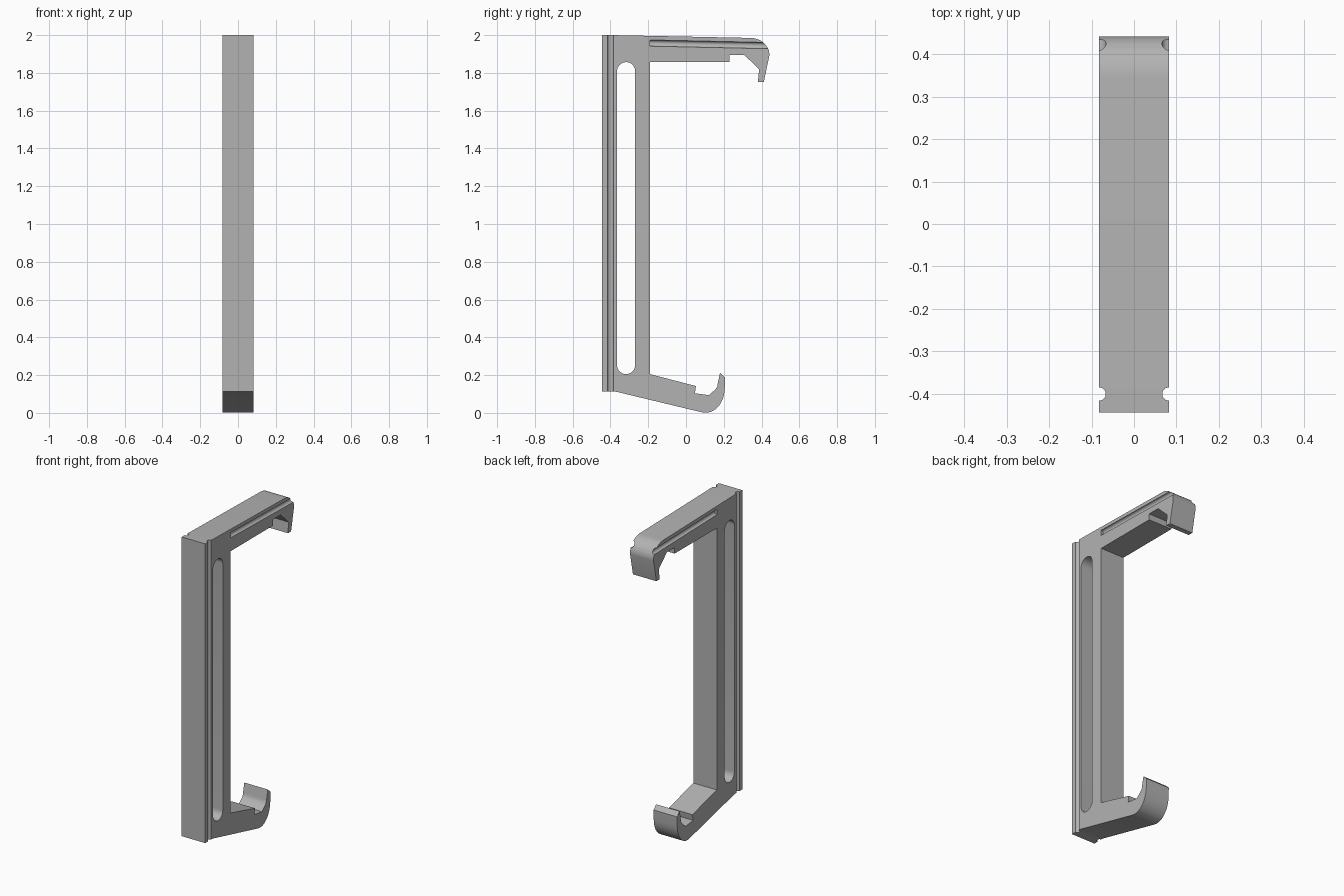
import bpy, bmesh, math
from mathutils import Vector

cube = bpy.data.objects.get("Cube")
if cube:
    bpy.data.objects.remove(cube, do_unlink=True)

HALF = 0.082  # half width of the bracket

grey = bpy.data.materials.new("plain grey")
grey.use_nodes = True
colour = (0.45, 0.45, 0.45, 1)
grey.diffuse_color = colour
grey.node_tree.nodes["Principled BSDF"].inputs["Base Color"].default_value = colour


def curve(p0, p1, p2, p3, steps=12):
    """Points along a cubic bend, both ends included."""
    p0, p1, p2, p3 = map(Vector, (p0, p1, p2, p3))
    ts = [i / steps for i in range(steps + 1)]
    return [tuple(p0*(1-t)**3 + p1*3*t*(1-t)**2 + p2*3*t*t*(1-t) + p3*t**3) for t in ts]


def extrude_profile(name, points, half):
    """Extrude a (y, z) outline across x."""
    bm = bmesh.new()
    face = bm.faces.new([bm.verts.new((-half, y, z)) for y, z in points])
    new = bmesh.ops.extrude_face_region(bm, geom=[face])["geom"]
    bmesh.ops.translate(bm, vec=(2 * half, 0, 0),
                        verts=[v for v in new if isinstance(v, bmesh.types.BMVert)])
    bmesh.ops.recalc_face_normals(bm, faces=bm.faces[:])
    mesh = bpy.data.meshes.new(name)
    bm.to_mesh(mesh)
    bm.free()
    obj = bpy.data.objects.new(name, mesh)
    bpy.context.collection.objects.link(obj)
    mesh.materials.append(grey)
    return obj


def rod(name, start, end, radius):
    """Round cutter between two points."""
    start, end = Vector(start), Vector(end)
    axis = end - start
    bpy.ops.mesh.primitive_cylinder_add(vertices=24, radius=radius, depth=axis.length,
                                        location=(start + end) / 2)
    obj = bpy.context.object
    obj.name = name
    obj.rotation_euler = axis.to_track_quat("Z", "Y").to_euler()
    obj.data.materials.append(grey)
    return obj


# Side outline: top arm with hook, upright, bottom arm with hook
outline = [(-0.444, 2.0), (-0.39, 2.0)]
outline += curve((0.345, 1.985), (0.395, 1.984), (0.445, 1.945), (0.441, 1.89))
outline += [(0.412, 1.752), (0.381, 1.752), (0.387, 1.82), (0.308, 1.895),
            (0.23, 1.895), (0.23, 1.857), (-0.19, 1.857), (-0.19, 0.205),
            (0.053, 0.142), (0.047, 0.104)]
outline += curve((0.122, 0.094), (0.14, 0.115), (0.168, 0.125), (0.168, 0.155), 6)
outline += [(0.18, 0.212), (0.207, 0.187)]
outline += curve((0.205, 0.13), (0.203, 0.045), (0.145, -0.014), (0.08, 0.004))
outline += [(-0.37, 0.112), (-0.444, 0.112)]
bracket = extrude_profile("bracket", outline, HALF)

# Long rounded slot through the upright
mid, radius, low, high = -0.317, 0.048, 0.205, 1.857
slot = []
for centre, start in ((high - radius, 0), (low + radius, math.pi)):
    for i in range(17):
        a = start + math.pi * i / 16
        slot.append((mid + radius * math.cos(a), centre + radius * math.sin(a)))
cutters = [extrude_profile("slot_cutter", slot, 0.2)]

# Round grooves along both sides of the upright and the top arm
for side, s in (("left", HALF), ("right", -HALF)):
    cutters.append(rod(side + "_upright_groove_cutter", (s, -0.4, 0), (s, -0.4, 2.1), 0.0155))
    cutters.append(rod(side + "_arm_groove_cutter", (s, -0.19, 1.958), (s, 0.5, 1.943), 0.0165))

for cutter in cutters:
    cutter.hide_render = True
    cutter.hide_set(True)
    mod = bracket.modifiers.new(cutter.name, "BOOLEAN")
    mod.operation = "DIFFERENCE"
    mod.solver = "EXACT"
    mod.object = cutter

# Bake the cuts, remove the cutters and smooth the round surfaces
bpy.ops.object.select_all(action="DESELECT")
bracket.select_set(True)
bpy.context.view_layer.objects.active = bracket
for mod in list(bracket.modifiers):
    bpy.ops.object.modifier_apply(modifier=mod.name)
for cutter in cutters:
    bpy.data.objects.remove(cutter, do_unlink=True)
bpy.ops.object.shade_smooth_by_angle(angle=math.radians(30))
